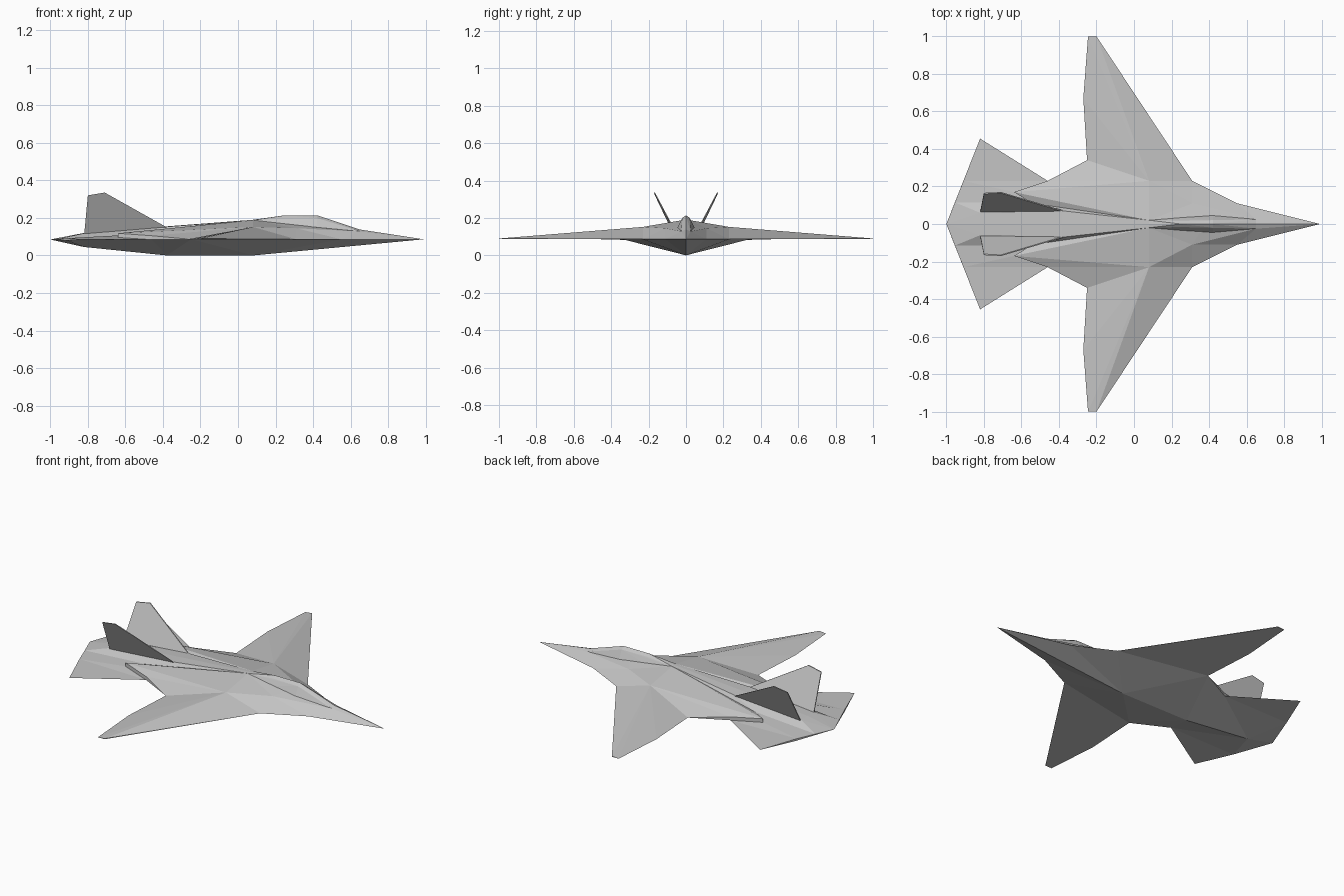
import bpy
import bmesh
from mathutils import Vector

cube = bpy.data.objects.get("Cube")
if cube:
    bpy.data.objects.remove(cube, do_unlink=True)

grey = bpy.data.materials.new("airframe_grey")
grey.use_nodes = True
grey.diffuse_color = (0.55, 0.55, 0.55, 1)
grey.node_tree.nodes["Principled BSDF"].inputs["Base Color"].default_value = grey.diffuse_color


def finish(name, bm):
    """Weld the two halves, orient the faces and make the object."""
    bmesh.ops.remove_doubles(bm, verts=bm.verts, dist=0.0005)
    bmesh.ops.recalc_face_normals(bm, faces=bm.faces)
    mesh = bpy.data.meshes.new(name)
    bm.to_mesh(mesh)
    bm.free()
    mesh.materials.append(grey)
    obj = bpy.data.objects.new(name, mesh)
    bpy.context.collection.objects.link(obj)


def flip(p, side):
    return Vector((p[0], p[1] * side, p[2]))


def faceted(name, faces):
    """Symmetric shell from faces listed by point name."""
    bm = bmesh.new()
    for side in (1, -1):
        verts = {k: bm.verts.new(flip(p, side)) for k, p in P.items()}
        for face in faces:
            bm.faces.new([verts[k] for k in face.split()])
        for v in verts.values():
            if not v.link_faces:
                bm.verts.remove(v)
    finish(name, bm)


def solids(name, points):
    """Pair of convex solids mirrored across the centre line."""
    bm = bmesh.new()
    for side in (1, -1):
        verts = [bm.verts.new(flip(p, side)) for p in points]
        bmesh.ops.convex_hull(bm, input=verts)
    loose = [v for v in bm.verts if not v.link_faces]
    bmesh.ops.delete(bm, geom=loose, context='VERTS')
    finish(name, bm)


# Key points of the port half
P = dict(
    nose=(.99, 0, .086), chine=(.55, .11, .086), root=(.31, .23, .086),
    ridge=(.08, .23, .152), hip=(-.25, .34, .086), notch=(-.46, .23, .084),
    shoulder=(.31, .11, .145), spine=(.08, .02, .188), crest=(.08, 0, .19),
    sill=(.35, .045, .157), brow=(.65, .025, .128), prow=(.65, 0, .138),
    lip=(-.46, .23, .105), duct=(-.64, .17, .118), floor=(-.64, .17, .096),
    groove=(-.54, .11, .112), fin_front=(-.38, .07, .153), back=(-.38, 0, .155),
    fin_rear=(-.82, .06, .118), hump=(-.82, 0, .12), tail=(-1, 0, .085),
    edge=(-.954, .115, .088), stab_top=(-.909, .23, .092), stab_low=(-.909, .23, .08),
    keel_front=(.08, 0, 0), keel_mid=(-.38, 0, 0), keel_rear=(-.82, 0, .045),
)

# Fuselage with nacelles, rear deck and keel
faceted("fuselage", [
    # forebody
    "nose chine brow", "nose brow prow", "chine shoulder brow",
    "chine root shoulder", "root ridge shoulder",
    "shoulder ridge spine", "shoulder spine sill", "shoulder sill brow",
    "prow brow sill", "prow sill spine crest",
    # nacelle
    "ridge hip lip", "ridge lip duct", "ridge duct spine", "hip notch lip",
    "notch floor duct lip", "duct floor groove", "duct groove spine",
    # spine and rear deck
    "crest spine fin_front back", "spine groove fin_front",
    "back fin_front fin_rear hump", "hump fin_rear tail", "fin_rear edge tail",
    "fin_front groove edge fin_rear", "groove floor stab_top edge",
    "floor notch stab_top",
    # underside
    "nose keel_front chine", "chine keel_front root", "root keel_front hip",
    "hip keel_front keel_mid", "hip keel_mid notch", "notch keel_mid keel_rear",
    "notch keel_rear stab_low", "stab_low keel_rear tail",
    # sides hidden by the wings and tailplanes
    "root hip ridge", "notch stab_low stab_top", "edge stab_top stab_low tail",
])

# Wings
solids("wings", [P["root"], P["ridge"], P["hip"], (-.2, 1, .09), (-.2, 1, .086),
                 (-.245, 1, .086), (-.27, .67, .086)])

# Tailplanes
solids("tailplanes", [P["notch"], P["stab_top"], P["stab_low"], (-.82, .455, .086)])

# Canted tail fins
fin = [(-.82, .06, .105), (-.38, .07, .15), (-.71, .168, .335), (-.8, .163, .32)]
solids("tail_fins", [(x, y + t, z) for x, y, z in fin for t in (-.003, .003)])

# Canopy: rear tip, two arched frames and a front tip
canopy = [P["crest"], P["spine"], P["brow"], P["prow"]]
for x, half_width, sill_z in ((.25, .036, .165), (.42, .045, .15)):
    canopy += [(x, half_width, sill_z), (x, half_width * .45, .2), (x, 0, .214)]
bm = bmesh.new()
corners = [bm.verts.new(flip(p, side)) for p in canopy for side in (1, -1)]
bmesh.ops.remove_doubles(bm, verts=corners, dist=0.0005)
bmesh.ops.convex_hull(bm, input=bm.verts[:])
finish("canopy", bm)
